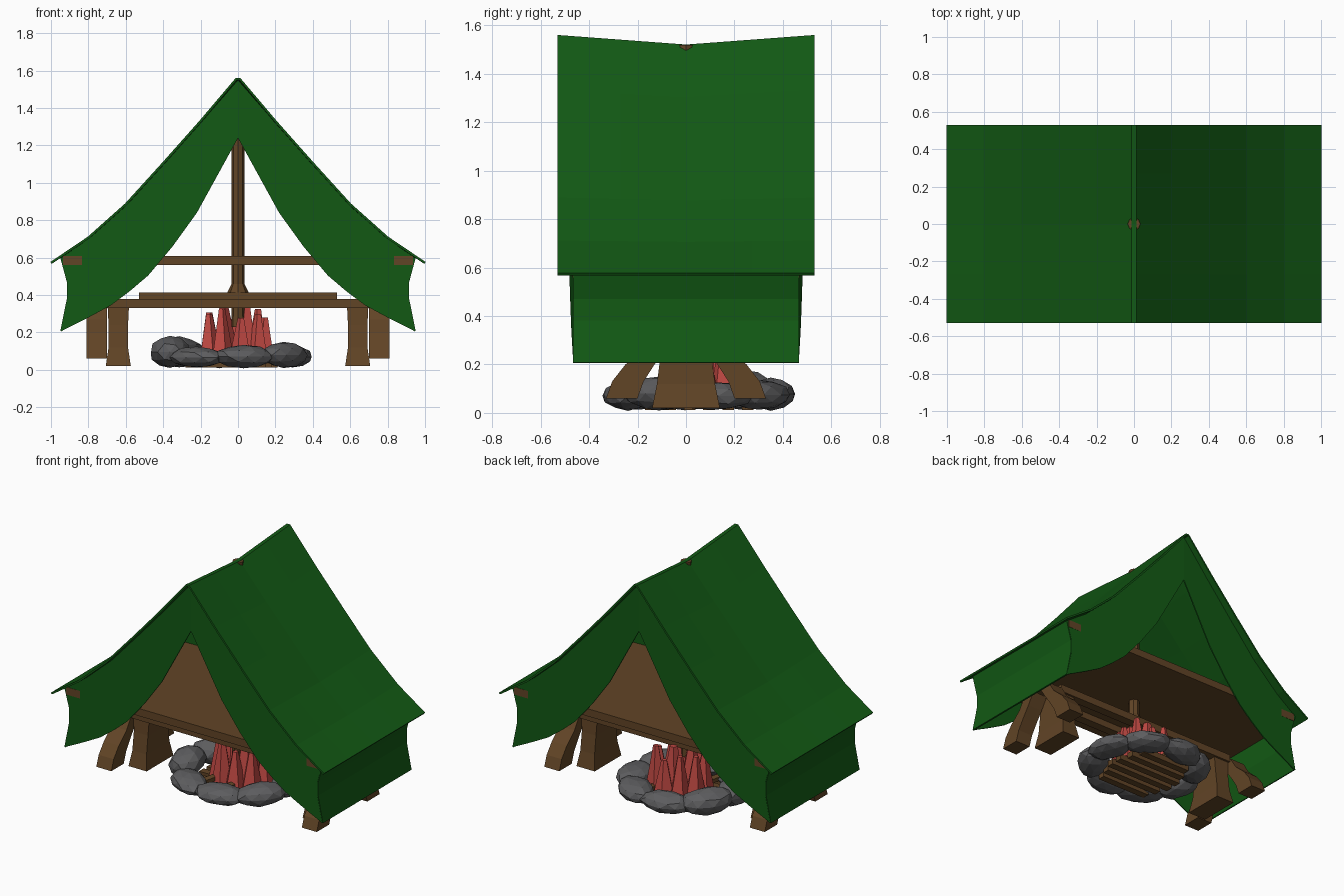
import bpy, bmesh, math, random
from mathutils import Matrix, Vector

random.seed(4)
cube = bpy.data.objects.get("Cube")
if cube:
    bpy.data.objects.remove(cube, do_unlink=True)


def material(name, rgb):
    m = bpy.data.materials.new(name)
    m.use_nodes = True
    m.diffuse_color = (*rgb, 1)
    m.node_tree.nodes["Principled BSDF"].inputs["Base Color"].default_value = (*rgb, 1)
    return m


canvas = material("green canvas", (0.006, 0.1, 0.007))
wood = material("brown wood", (0.12, 0.058, 0.019))
stone = material("grey stone", (0.11, 0.11, 0.115))
ember = material("red flame", (0.52, 0.065, 0.055))


def finish(name, bm, mat):
    bmesh.ops.recalc_face_normals(bm, faces=bm.faces)
    mesh = bpy.data.meshes.new(name)
    bm.to_mesh(mesh)
    bm.free()
    mesh.materials.append(mat)
    ob = bpy.data.objects.new(name, mesh)
    bpy.context.scene.collection.objects.link(ob)
    return ob


def grid(name, rows, mat, thick, offset=0):
    """Sheet through rows of points, given thickness."""
    bm = bmesh.new()
    vs = [[bm.verts.new(p) for p in row] for row in rows]
    for a, b in zip(vs, vs[1:]):
        for i in range(len(a) - 1):
            bm.faces.new((a[i], a[i + 1], b[i + 1], b[i]))
    bmesh.ops.remove_doubles(bm, verts=bm.verts, dist=0.0005)
    ob = finish(name, bm, mat)
    mod = ob.modifiers.new("thickness", "SOLIDIFY")
    mod.thickness = thick
    mod.offset = offset
    return ob


def box(name, low, high, mat):
    bm = bmesh.new()
    low, high = Vector(low), Vector(high)
    size = high - low
    bmesh.ops.create_cube(bm, size=1, matrix=Matrix.Translation((low + high) / 2)
                          @ Matrix.Diagonal((*size, 1)))
    return finish(name, bm, mat)


def post(name, base, top, r1, r2, sides, mat):
    """Tapered round or faceted bar between two points."""
    bm = bmesh.new()
    base, top = Vector(base), Vector(top)
    axis = top - base
    turn = axis.to_track_quat("Z", "Y").to_matrix().to_4x4()
    bmesh.ops.create_cone(bm, cap_ends=True, segments=sides, radius1=r1, radius2=r2,
                          depth=axis.length,
                          matrix=Matrix.Translation((base + top) / 2) @ turn)
    return finish(name, bm, mat)


# Roof: one curved profile swept along y, sagging in the middle
half = [(0.01, 1.555), (0.2, 1.33), (0.4, 1.105), (0.6, 0.885), (0.8, 0.707), (1.0, 0.572)]
profile = [(-x, z) for x, z in reversed(half)] + half
rows = []
for y in (-0.53, -0.27, 0, 0.27, 0.53):
    dip = 0.04 * (1 - abs(y) / 0.53)
    rows.append([(x, y, z - dip * (z - 0.57)) for x, z in profile])
grid("roof", rows, canvas, 0.012)

# End flaps and side walls
outer = [(0, 1.55), (0.2, 1.32), (0.4, 1.095), (0.6, 0.875), (0.8, 0.7),
         (0.945, 0.6), (0.91, 0.47), (0.91, 0.38), (0.945, 0.207)]
inner = [(0, 1.24), (0.11, 1.04), (0.22, 0.84), (0.35, 0.66), (0.48, 0.505),
         (0.58, 0.42), (0.68, 0.345), (0.8, 0.28), (0.945, 0.207)]
wall = outer[5:]
for sx, side in ((1, "left"), (-1, "right")):
    for sy, end in ((-1, "front"), (1, "back")):
        flap = [[(sx * x, sy * (0.49 - 0.03 * x), z) for x, z in edge]
                for edge in (outer, inner)]
        grid(f"{end}_{side}_flap", flap, canvas, 0.008)
    grid(f"{side}_wall",
         [[(sx * x, y, z) for x, z in wall] for y in (-0.465, 0, 0.465)], canvas, 0.01)

# Table top, beam and centre pole
box("table_top", (-0.935, -0.469, 0.56), (0.935, 0.469, 0.61), wood)
for y in (-0.085, 0.085):
    box("lower_beam", (-0.7, y - 0.03, 0.33), (0.7, y + 0.03, 0.38), wood)
box("upper_beam", (-0.53, -0.06, 0.375), (0.53, 0.06, 0.415), wood)
post("centre_pole", (0, 0, 0.23), (0, 0, 1.52), 0.036, 0.034, 8, wood)
post("pole_collar", (0, 0, 0.41), (0, 0, 0.46), 0.06, 0.035, 8, wood)


def leg(name, stations, x, width):
    """Square-section leg following stations of (y_low, y_high, z)."""
    bm = bmesh.new()
    rings = []
    for y0, y1, z, flare in stations:
        w = width + flare
        rings.append([bm.verts.new(p) for p in ((x - w, y0, z), (x + w, y0, z),
                                                (x + w, y1, z), (x - w, y1, z))])
    for a, b in zip(rings, rings[1:]):
        for i in range(4):
            j = (i + 1) % 4
            bm.faces.new((a[i], a[j], b[j], b[i]))
    bm.faces.new(rings[0])
    bm.faces.new(rings[-1])
    finish(name, bm, wood)


# Broad middle legs and curved outer legs on both sides
for sx in (-1, 1):
    leg("middle_leg", [(-0.14, 0.14, 0.02, 0.015), (-0.12, 0.12, 0.12, 0),
                       (-0.105, 0.105, 0.24, 0), (-0.1, 0.1, 0.34, 0.005)], sx * 0.64, 0.052)
    for sy in (-1, 1):
        path = [(0.2, 0.33, 0.06), (0.175, 0.305, 0.13), (0.13, 0.25, 0.2),
                (0.08, 0.17, 0.27), (0.03, 0.12, 0.35)]
        leg("outer_leg", [(sy * a, sy * b, z, 0) for a, b, z in path], sx * 0.755, 0.055)

# Ring of stones
cx, cy = -0.035, 0.055
count = 8
for i in range(count):
    a = math.tau * (i + 0.25) / count
    bm = bmesh.new()
    tall = random.uniform(0.055, 0.075)
    if i in (3, 4):
        tall = 0.085
    place = (Matrix.Translation((cx + 0.335 * math.cos(a), cy + 0.3 * math.sin(a), tall + 0.01))
             @ Matrix.Rotation(a + math.pi / 2, 4, "Z")
             @ Matrix.Diagonal((0.165, 0.105, tall, 1)))
    bmesh.ops.create_icosphere(bm, subdivisions=2, radius=1)
    for v in bm.verts:
        v.co *= random.uniform(0.93, 1.04)
    bm.transform(place)
    finish("fire_stone", bm, stone)

# Firewood lying inside the ring
for i in range(6):
    y = cy - 0.2 + 0.08 * i
    reach = 0.26 - 0.03 * abs(i - 2.5)
    box("firewood", (cx - reach, y - 0.024, 0.012), (cx + reach, y + 0.024, 0.05), wood)
for x in (-0.1, 0.06):
    post("cross_log", (x - 0.05, cy - 0.2, 0.07), (x + 0.05, cy + 0.2, 0.07), 0.025, 0.025, 6, wood)

# Flames: leaning faceted spikes around a taller core
for i in range(9):
    a = math.tau * i / 9
    c, s = math.cos(a), math.sin(a)
    tip = random.uniform(0.26, 0.33)
    post("flame", (-0.01 + 0.15 * c, 0.075 + 0.13 * s, 0.05),
         (-0.01 + 0.155 * c, 0.075 + 0.13 * s, tip), 0.066, 0.018, 5, ember)
for x, y in ((-0.07, 0.05), (0.04, 0.02), (0, 0.13)):
    post("core_flame", (x, y, 0.05), (x * 1.1, y, 0.34), 0.08, 0.025, 5, ember)
